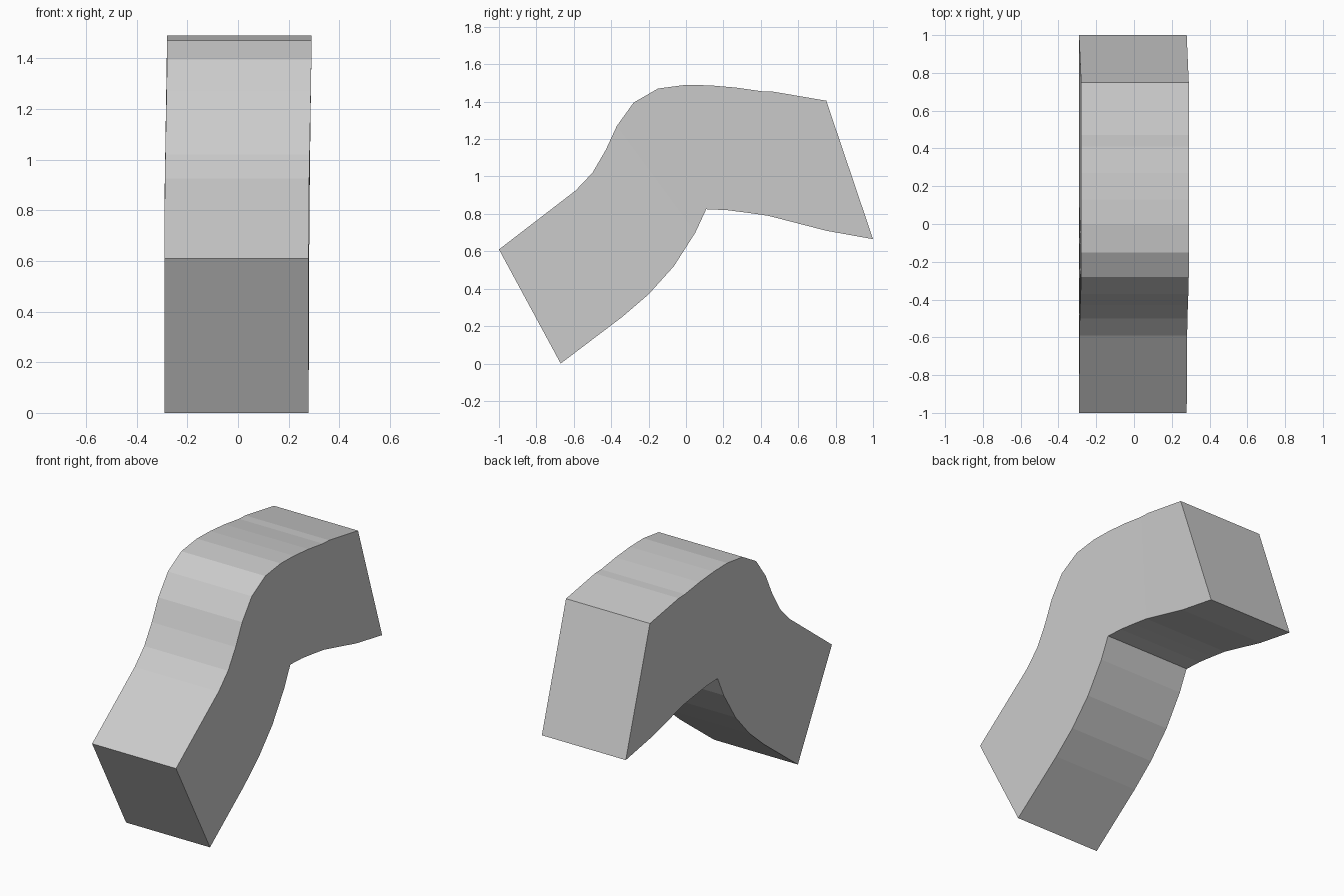
import bpy, bmesh

if "Cube" in bpy.data.objects:
    bpy.data.objects.remove(bpy.data.objects["Cube"])

# Matching stations (y, z) along the upper and lower edges of the bent bar
upper = [(-1, .61), (-.59, .925), (-.50, 1.02), (-.43, 1.14), (-.37, 1.27),
         (-.28, 1.395), (-.15, 1.47), (0, 1.49), (.13, 1.487), (.27, 1.475),
         (.41, 1.455), (.47, 1.453), (.75, 1.405)]
lower = [(-.67, 0), (-.34, .25), (-.20, .37), (-.065, .52), (.05, .70),
         (.115, .84), (.085, .88), (.11, .825), (.22, .82), (.33, .806),
         (.44, .79), (.75, .71), (1, .665)]
HALF_WIDTH = .285


def corner(bm, side, point):
    # The bar leans very slightly sideways towards its top
    y, z = point
    lean = -.006 + .011 * min(1, max(0, (z - .8) / .6))
    return bm.verts.new((side * HALF_WIDTH + lean, y, z))


# Bent bar: four-sided rings bridged along the path, closed at both ends
bm = bmesh.new()
rings = [[corner(bm, -1, u), corner(bm, 1, u), corner(bm, 1, l), corner(bm, -1, l)]
         for u, l in zip(upper, lower)]
for a, b in zip(rings, rings[1:]):
    for i in range(4):
        j = (i + 1) % 4
        bm.faces.new((a[j], a[i], b[i], b[j]))
bm.faces.new(rings[0])
bm.faces.new(rings[-1][::-1])
bmesh.ops.recalc_face_normals(bm, faces=bm.faces)

mesh = bpy.data.meshes.new("bent_bar")
bm.to_mesh(mesh)
bm.free()
bpy.context.collection.objects.link(bpy.data.objects.new("bent_bar", mesh))
